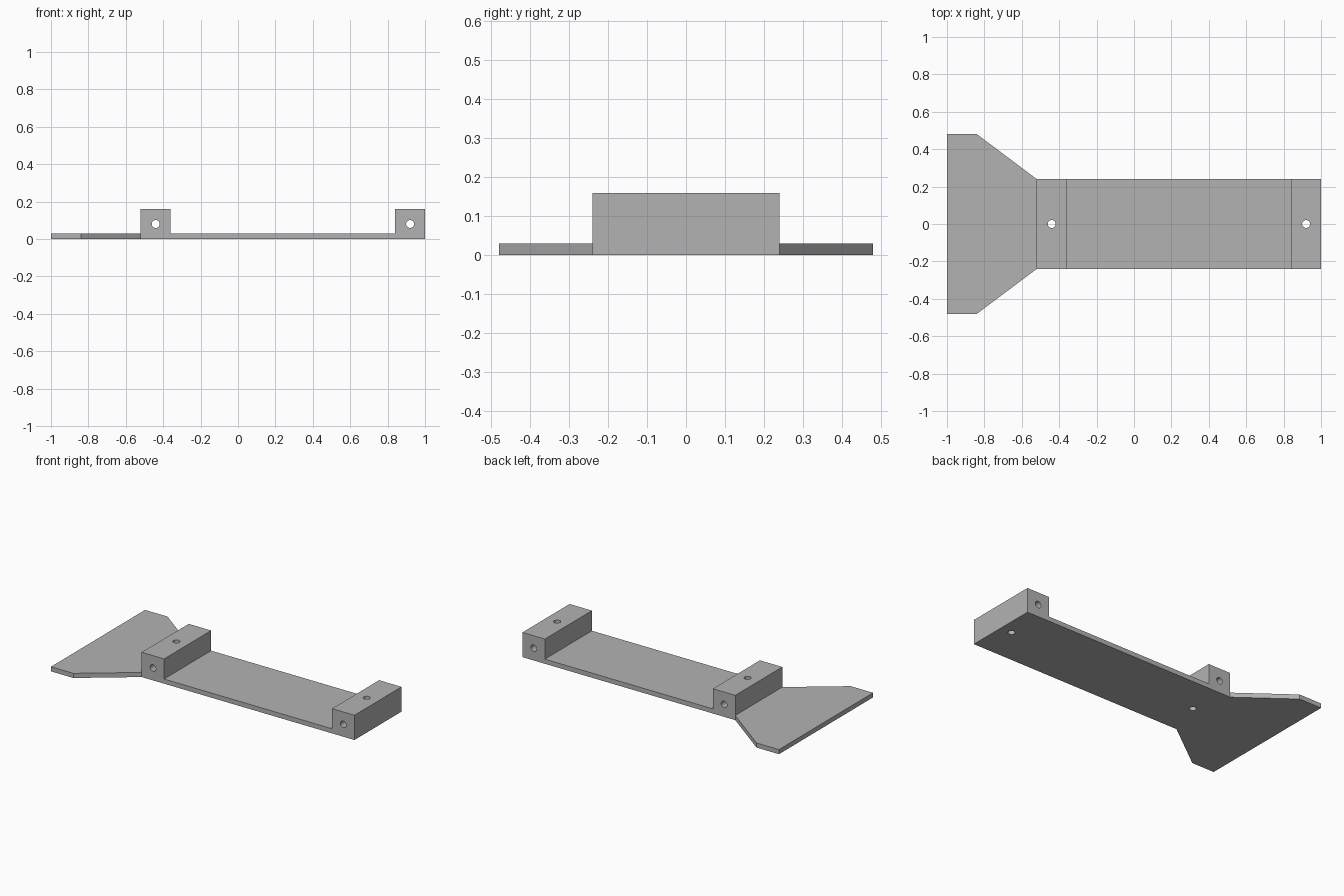
import bpy, bmesh, math
from mathutils import Matrix

if "Cube" in bpy.data.objects:
    bpy.data.objects.remove(bpy.data.objects["Cube"], do_unlink=True)

grey = bpy.data.materials.new("plain grey")
grey.use_nodes = True
colour = (0.45, 0.45, 0.45, 1)
grey.diffuse_color = colour
grey.node_tree.nodes["Principled BSDF"].inputs["Base Color"].default_value = colour


def add_object(name, bm):
    bmesh.ops.recalc_face_normals(bm, faces=bm.faces)
    mesh = bpy.data.meshes.new(name)
    bm.to_mesh(mesh)
    bm.free()
    mesh.materials.append(grey)
    obj = bpy.data.objects.new(name, mesh)
    bpy.context.collection.objects.link(obj)
    return obj


def prism(name, points, vector):
    bm = bmesh.new()
    face = bm.faces.new([bm.verts.new(p) for p in points])
    ext = bmesh.ops.extrude_face_region(bm, geom=[face], use_keep_orig=True)
    verts = [g for g in ext["geom"] if isinstance(g, bmesh.types.BMVert)]
    bmesh.ops.translate(bm, verts=verts, vec=vector)
    return add_object(name, bm)


def rod(name, x, z, rotation, radius=0.021):
    bm = bmesh.new()
    place = Matrix.Translation((x, 0, z)) @ rotation
    bmesh.ops.create_cone(bm, cap_ends=True, segments=32, radius1=radius,
                          radius2=radius, depth=1.4, matrix=place)
    return add_object(name, bm)


def combine(target, tool, operation):
    mod = target.modifiers.new(operation.lower(), "BOOLEAN")
    mod.operation = operation
    mod.solver = "EXACT"
    mod.object = tool
    tool.hide_render = True
    bpy.context.view_layer.objects.active = target
    bpy.ops.object.modifier_apply(modifier=mod.name)
    bpy.data.objects.remove(tool, do_unlink=True)


# Flared plan outline, mirrored front to back
half = [(-1, 0.48), (-0.84, 0.48), (-0.52, 0.24), (1, 0.24)]
outline = half + [(x, -y) for x, y in reversed(half)]
bracket = prism("mounting_bracket", [(x, y, -0.1) for x, y in outline], (0, 0, 0.4))

# Side profile: thin plate with two raised blocks
plate, top = 0.03, 0.16
profile = [(-1.1, 0), (1.1, 0), (1.1, top), (0.84, top), (0.84, plate),
           (-0.36, plate), (-0.36, top), (-0.52, top), (-0.52, plate), (-1.1, plate)]
side = prism("side_profile", [(x, -0.6, z) for x, z in profile], (0, 1.2, 0))
combine(bracket, side, "INTERSECT")

# Crossing screw holes through each block
for x in (-0.44, 0.92):
    combine(bracket, rod("cross_hole", x, 0.08, Matrix.Rotation(math.pi / 2, 4, "X")), "DIFFERENCE")
    combine(bracket, rod("vertical_hole", x, 0.08, Matrix.Identity(4)), "DIFFERENCE")

# Smooth hole walls, crisp edges
bpy.ops.object.select_all(action="DESELECT")
bracket.select_set(True)
bpy.context.view_layer.objects.active = bracket
bpy.ops.object.shade_smooth_by_angle(angle=math.radians(30))
